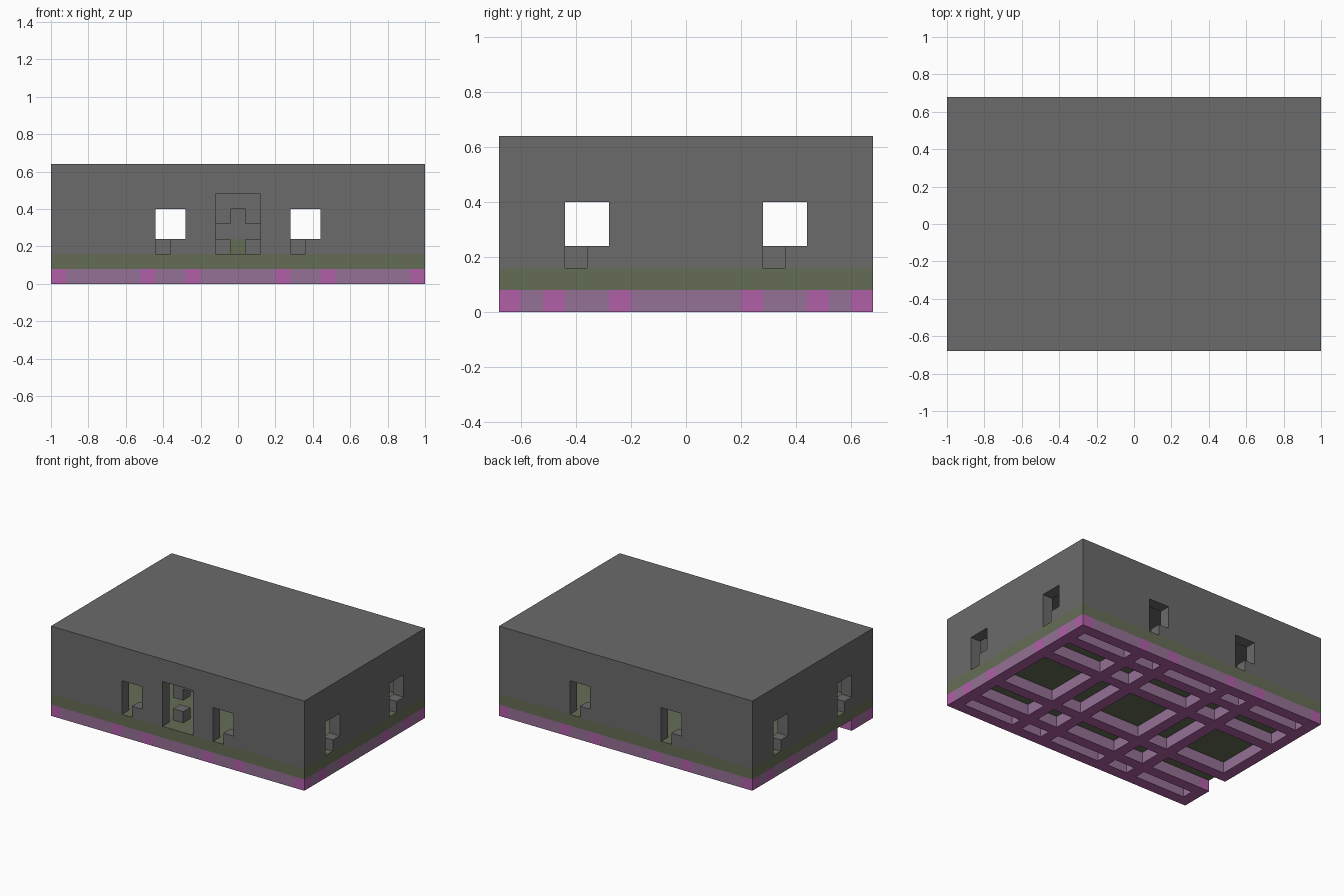
import bpy
import bmesh
from mathutils import Matrix, Vector

old = bpy.data.objects.get("Cube")
if old:
    bpy.data.objects.remove(old, do_unlink=True)

U = 0.08                       # one building block
HX, HY, TOP = 1.0, 0.68, 0.64  # half width, half depth, height
FLOOR = 2 * U


def material(name, rgb):
    m = bpy.data.materials.new(name)
    m.use_nodes = True
    m.diffuse_color = (*rgb, 1)
    bsdf = next(n for n in m.node_tree.nodes if n.type == 'BSDF_PRINCIPLED')
    bsdf.inputs["Base Color"].default_value = (*rgb, 1)
    bsdf.inputs["Roughness"].default_value = 0.9
    return m


GREY = material("stone grey", (0.145, 0.145, 0.145))
GREEN = material("moss green", (0.13, 0.152, 0.092))
MAUVE = material("dull mauve", (0.30, 0.165, 0.30))
MAGENTA = material("bright magenta", (0.435, 0.116, 0.39))


def add_box(bm, lo, hi):
    lo, hi = Vector(lo), Vector(hi)
    mat = Matrix.Translation((lo + hi) / 2) @ Matrix.Diagonal((*(hi - lo), 1))
    bmesh.ops.create_cube(bm, size=1, matrix=mat)


def finish(name, bm, *mats):
    me = bpy.data.meshes.new(name)
    bm.to_mesh(me)
    bm.free()
    for m in mats:
        me.materials.append(m)
    ob = bpy.data.objects.new(name, me)
    bpy.context.scene.collection.objects.link(ob)
    return ob


def boxes(name, mat, *spans):
    bm = bmesh.new()
    for lo, hi in spans:
        add_box(bm, lo, hi)
    return finish(name, bm, mat)


# Foundation: crossing beams, with one open cell on the right-hand edge
xs = [-1, -.92, -.52, -.44, -.28, -.20, .20, .28, .44, .52, .92, 1]
ys = [-.68, -.60, -.52, -.44, -.28, -.20, .20, .28, .44, .52, .60, .68]


def in_beam(v, edges):
    return any(a - .001 <= v <= b + .001 for a, b in zip(edges[::2], edges[1::2]))


bm = bmesh.new()
for i in range(len(xs) - 1):
    for j in range(len(ys) - 1):
        beam = i % 2 == 0 or j % 2 == 0
        if beam and (i, j) != (0, 3):
            add_box(bm, (xs[i], ys[j], 0), (xs[i + 1], ys[j + 1], U))
groups = {}
for f in bm.faces:
    key = tuple(round(c, 3) + 0.0 for c in f.calc_center_median())
    groups.setdefault(key, []).append(f)
shared = [f for g in groups.values() if len(g) > 1 for f in g]
bmesh.ops.delete(bm, geom=shared, context='FACES')
bmesh.ops.remove_doubles(bm, verts=bm.verts, dist=0.001)
for f in bm.faces:
    c = f.calc_center_median()
    crossing = in_beam(c.x, xs) and in_beam(c.y, ys)
    f.material_index = 1 if abs(f.normal.z) > .5 or crossing else 0
finish("foundation_beams", bm, MAUVE, MAGENTA)

# Floor slab
boxes("floor_slab", GREEN, ((-HX, -HY, U), (HX, HY, FLOOR)))

# Walls and roof as one hollow shell
shell = boxes("walls_and_roof", GREY, ((-HX, -HY, FLOOR), (HX, HY, TOP)))
cutters = [
    boxes("room_cutter", GREY, ((-HX + U, -HY + U, U), (HX - U, HY - U, TOP - U))),
    boxes("door_cutter", GREY, ((-.12, -HY - .05, .1), (.12, -HY + U + .05, .48))),
]


def window_cutter(turn, distance, offset):
    """Stepped window opening, its low notch on the outside viewer's left."""
    outline = [(0, .1), (U, .1), (U, .24), (2 * U, .24), (2 * U, .40), (0, .40)]
    bm = bmesh.new()
    rings = [[bm.verts.new((offset + x, y, z)) for x, z in outline]
             for y in (-distance - .05, -distance + U + .05)]
    bm.faces.new(rings[0])
    bm.faces.new(rings[1][::-1])
    for k in range(len(outline)):
        n = (k + 1) % len(outline)
        bm.faces.new((rings[0][k], rings[1][k], rings[1][n], rings[0][n]))
    bmesh.ops.recalc_face_normals(bm, faces=bm.faces)
    bm.transform(Matrix.Rotation(turn * 1.5707963, 4, 'Z'))
    return finish("window_cutter", bm, GREY)


for turn in range(4):
    for offset in (-.44, .28):
        cutters.append(window_cutter(turn, HX if turn % 2 else HY, offset))

bpy.context.view_layer.objects.active = shell
for cutter in cutters:
    cutter.hide_render = True
    mod = shell.modifiers.new("opening", 'BOOLEAN')
    mod.operation = 'DIFFERENCE'
    mod.solver = 'EXACT'
    mod.object = cutter
    bpy.ops.object.modifier_apply(modifier=mod.name)
    bpy.data.objects.remove(cutter, do_unlink=True)

# Blocks just inside the doorway: low stones and a hanging arch
y0, y1 = -HY + .12, -HY + .20
for side, name in ((-1, "right"), (1, "left")):
    a, b = sorted((side * .04, side * .12))
    boxes(name + "_door_stone", GREY, ((a, y0, FLOOR), (b, y1, .24)))
    boxes(name + "_arch_block", GREY, ((a, y0, .32), (b, y1, .48)))
boxes("arch_keystone", GREY, ((-.04, y0, .40), (.04, y1, .48)))

# Green panel low on the inner back wall
boxes("back_wall_panel", GREEN, ((-.04, HY - U - .008, FLOOR), (.04, HY - U, .24)))
